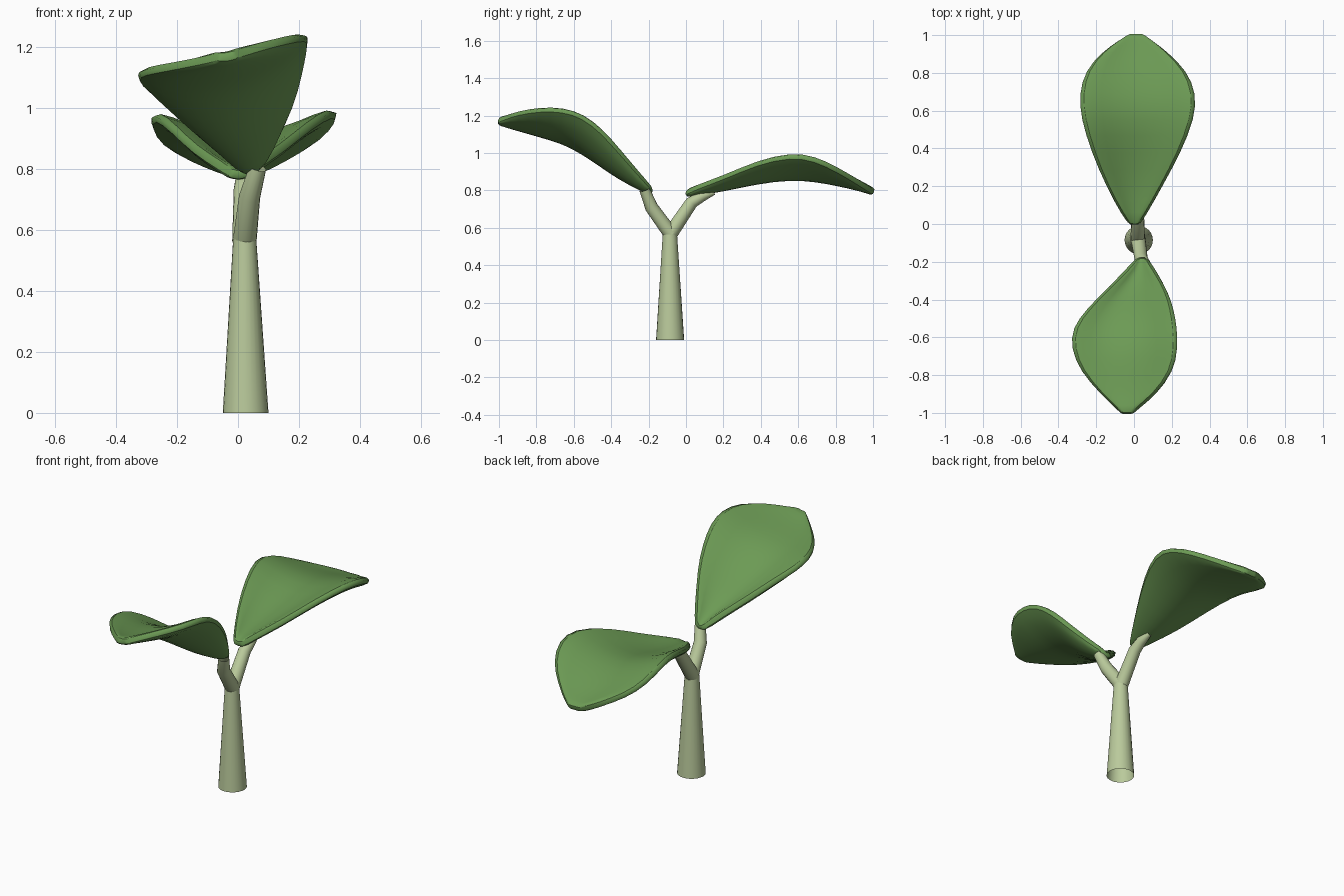
import bpy, bmesh, math
from mathutils import Vector

if "Cube" in bpy.data.objects:
    bpy.data.objects.remove(bpy.data.objects["Cube"])


def material(name, colour):
    m = bpy.data.materials.new(name)
    m.diffuse_color = (*colour, 1)
    m.use_nodes = True
    m.node_tree.nodes["Principled BSDF"].inputs["Base Color"].default_value = m.diffuse_color
    return m


LEAF = material("leaf green", (0.15, 0.325, 0.09))
STEM = material("pale stem green", (0.49, 0.59, 0.33))


def finish(bm, name, mat):
    me = bpy.data.meshes.new(name)
    bm.to_mesh(me)
    bm.free()
    me.materials.append(mat)
    ob = bpy.data.objects.new(name, me)
    bpy.context.collection.objects.link(ob)
    bpy.context.view_layer.objects.active = ob
    ob.select_set(True)
    bpy.ops.object.shade_smooth_by_angle(angle=math.radians(60))
    ob.select_set(False)
    return ob


def tube(name, path, radii, sides=16):
    """Round tapered open tube through the path points."""
    bm = bmesh.new()
    pts = [Vector(p) for p in path]
    rings = []
    for i, p in enumerate(pts):
        d = (pts[min(i + 1, len(pts) - 1)] - pts[max(i - 1, 0)]).normalized()
        u = Vector((1, 0, 0))
        u = (u - d * u.dot(d)).normalized()
        v = d.cross(u)
        rings.append([bm.verts.new(p + radii[i] * (u * math.cos(a) + v * math.sin(a)))
                      for a in (2 * math.pi * k / sides for k in range(sides))])
    for a, b in zip(rings, rings[1:]):
        for k in range(sides):
            n = (k + 1) % sides
            bm.faces.new((a[k], a[n], b[n], b[k]))
    return finish(bm, name, STEM)


def leaf(name, rows, across=6, thick=0.042):
    """Cupped leaf: rows of y, left x, left z, middle z, right x, right z, extra middle thickness."""
    bm = bmesh.new()
    grid, extra = [], {}
    for y, xl, zl, zm, xr, zr, fill in rows:
        line = []
        for k in range(across + 1):
            t = k / across
            cup = 4 * t * (1 - t)
            z = zl + (zr - zl) * t + cup * (zm - (zl + zr) / 2)
            v = bm.verts.new((xl + (xr - xl) * t, y, z))
            extra[v] = fill * cup
            line.append(v)
        grid.append(line)
    for a, b in zip(grid, grid[1:]):
        for k in range(across):
            bm.faces.new((a[k], a[k + 1], b[k + 1], b[k]))
    bm.normal_update()
    # Upper skin copied along the normals, then joined at the rim
    upper = {}
    for v in list(bm.verts):
        n = v.normal if v.normal.z > 0 else -v.normal
        upper[v] = bm.verts.new(v.co + n * (thick / 2 + extra[v]))
        extra[v] = v.co - n * thick / 2
    rim = [e for e in bm.edges if e.is_boundary]
    for f in list(bm.faces):
        bm.faces.new([upper[v] for v in reversed(f.verts)])
    for e in rim:
        a, b = e.verts
        bm.faces.new((a, b, upper[b], upper[a]))
    for v in upper:
        v.co = extra[v]
    bmesh.ops.recalc_face_normals(bm, faces=bm.faces)
    ob = finish(bm, name, LEAF)
    s = ob.modifiers.new("smooth", "SUBSURF")
    s.levels = s.render_levels = 1
    return ob


# Main stem and its two forked stalks
tube("stem", [(0.025, -0.085, 0), (0.022, -0.086, 0.57)], [0.075, 0.038], 24)
tube("front_stalk", [(0.022, -0.08, 0.565), (0.038, -0.185, 0.71), (0.065, -0.222, 0.805)],
     [0.039, 0.035, 0.028])
tube("back_stalk", [(0.02, -0.085, 0.565), (0.02, 0.03, 0.735), (0.02, 0.09, 0.77), (0.015, 0.15, 0.79)],
     [0.039, 0.034, 0.028, 0.014])

# Low leaf reaching to the back
leaf("back_leaf", [
    (-0.006, -0.02, 0.784, 0.78, 0.024, 0.784, 0),
    (0.05, -0.062, 0.815, 0.79, 0.062, 0.817, 0),
    (0.2, -0.15, 0.868, 0.812, 0.152, 0.873, 0),
    (0.38, -0.228, 0.945, 0.851, 0.252, 0.957, 0.005),
    (0.56, -0.286, 0.99, 0.872, 0.326, 1.0, 0.035),
    (0.69, -0.294, 0.955, 0.862, 0.334, 0.978, 0.03),
    (0.81, -0.263, 0.895, 0.842, 0.285, 0.915, 0.015),
    (0.91, -0.172, 0.848, 0.82, 0.18, 0.852, 0),
    (0.975, -0.078, 0.808, 0.803, 0.094, 0.808, 0),
    (1.007, -0.016, 0.79, 0.79, 0.04, 0.79, 0),
])

# Higher tilted leaf reaching to the front
leaf("front_leaf", [
    (-0.175, 0.02, 0.798, 0.79, 0.062, 0.803, 0),
    (-0.25, -0.045, 0.865, 0.82, 0.115, 0.89, 0),
    (-0.36, -0.163, 0.96, 0.88, 0.183, 1.025, 0.01),
    (-0.45, -0.253, 1.04, 0.943, 0.213, 1.13, 0.025),
    (-0.55, -0.332, 1.1, 1.013, 0.232, 1.212, 0.03),
    (-0.66, -0.337, 1.122, 1.074, 0.235, 1.243, 0.03),
    (-0.78, -0.288, 1.13, 1.112, 0.215, 1.242, 0.015),
    (-0.9, -0.178, 1.147, 1.145, 0.118, 1.218, 0),
    (-0.97, -0.1, 1.162, 1.163, 0.026, 1.188, 0),
    (-1.007, -0.06, 1.17, 1.17, -0.012, 1.175, 0),
])
